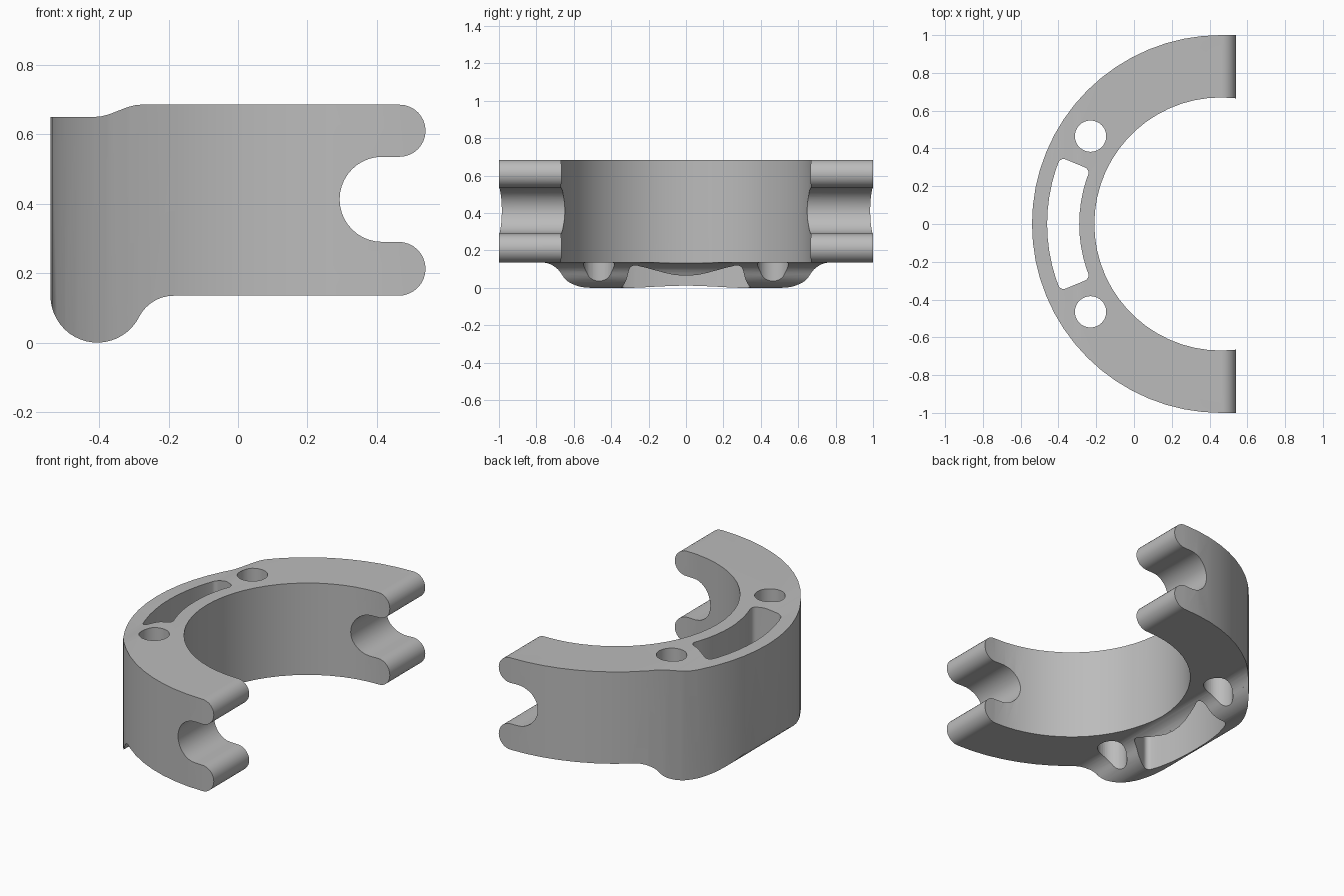
import bpy, bmesh
from math import cos, sin, radians
from mathutils import Vector

if "Cube" in bpy.data.objects:
    bpy.data.objects.remove(bpy.data.objects["Cube"], do_unlink=True)

AXIS_X = 0.46          # centre of the half ring
OUTER, INNER = 1.0, 0.67

grey = bpy.data.materials.new("plain grey")
grey.use_nodes = True
grey.diffuse_color = (0.5, 0.5, 0.5, 1)
grey.node_tree.nodes["Principled BSDF"].inputs["Base Color"].default_value = (0.5, 0.5, 0.5, 1)


def arc(cx, cy, r, start, end, steps):
    angles = [radians(start + (end - start) * i / steps) for i in range(steps + 1)]
    return [(cx + r * cos(a), cy + r * sin(a)) for a in angles]


def prism(name, outline, place, depth, round_corners=0):
    """Extrude a closed outline; place maps its 2D points into space."""
    bm = bmesh.new()
    face = bm.faces.new([bm.verts.new(place(u, v)) for u, v in outline])
    grown = bmesh.ops.extrude_face_region(bm, geom=[face])
    verts = [g for g in grown["geom"] if isinstance(g, bmesh.types.BMVert)]
    bmesh.ops.translate(bm, verts=verts, vec=Vector(depth))
    bmesh.ops.recalc_face_normals(bm, faces=bm.faces)
    if round_corners:
        corners = [e for e in bm.edges
                   if abs(e.verts[0].co.z - e.verts[1].co.z) > 0.1
                   and e.calc_face_angle() > 1]
        bmesh.ops.bevel(bm, geom=corners, offset=round_corners, segments=5,
                        profile=0.5, affect='EDGES')
    mesh = bpy.data.meshes.new(name)
    bm.to_mesh(mesh)
    bm.free()
    mesh.materials.append(grey)
    obj = bpy.data.objects.new(name, mesh)
    bpy.context.collection.objects.link(obj)
    return obj


def upright(x, y):
    return (x, y, -0.2)


def combine(target, tool, operation):
    mod = target.modifiers.new(operation.lower(), 'BOOLEAN')
    mod.operation, mod.object, mod.solver = operation, tool, 'EXACT'
    bpy.context.view_layer.objects.active = target
    bpy.ops.object.modifier_apply(modifier=mod.name)
    bpy.data.objects.remove(tool, do_unlink=True)


# Half ring seen from above
plan = ([(0.6, OUTER)] + arc(AXIS_X, 0, OUTER, 90, 270, 32) + [(0.6, -OUTER)]
        + arc(AXIS_X, 0, INNER, 282, 78, 34))
clamp = prism("half_ring_clamp", plan, upright, (0, 0, 1.2))

# Side profile: rounded foot, two rounded lips around a groove, stepped top
step = [(-0.28 - 0.13 * t, 0.685 - 0.035 * t * t * (3 - 2 * t))
        for t in [i / 8 for i in range(9)]]
side = (arc(-0.405, 0.135, 0.135, 180, 333, 20)
        + arc(-0.185, 0.023, 0.112, 153, 90, 8)
        + arc(0.4625, 0.2125, 0.0775, -90, 90, 16)
        + arc(0.415, 0.4125, 0.1225, 270, 90, 20)
        + arc(0.465, 0.61, 0.075, -90, 90, 16)
        + step + [(-0.54, 0.65)])
profile = prism("side_profile", side, lambda x, z: (x, -1.1, z), (0, 2.2, 0))
combine(clamp, profile, 'INTERSECT')

# Curved slot through the back wall
slot_plan = (arc(AXIS_X, 0, 0.92, 157.4, 202.6, 10)
             + arc(AXIS_X, 0, 0.75, 202.6, 157.4, 10))
combine(clamp, prism("slot_cutter", slot_plan, upright, (0, 0, 1.2), 0.03), 'DIFFERENCE')

# Bolt holes either side of the slot
for y in (-0.465, 0.465):
    hole = prism("hole_cutter", arc(-0.23, y, 0.083, 0, 348.75, 31), upright, (0, 0, 1.2))
    combine(clamp, hole, 'DIFFERENCE')

# Smooth curved walls with crisp edges
bpy.ops.object.select_all(action='DESELECT')
clamp.select_set(True)
bpy.context.view_layer.objects.active = clamp
bpy.ops.object.shade_smooth_by_angle(angle=radians(30))
